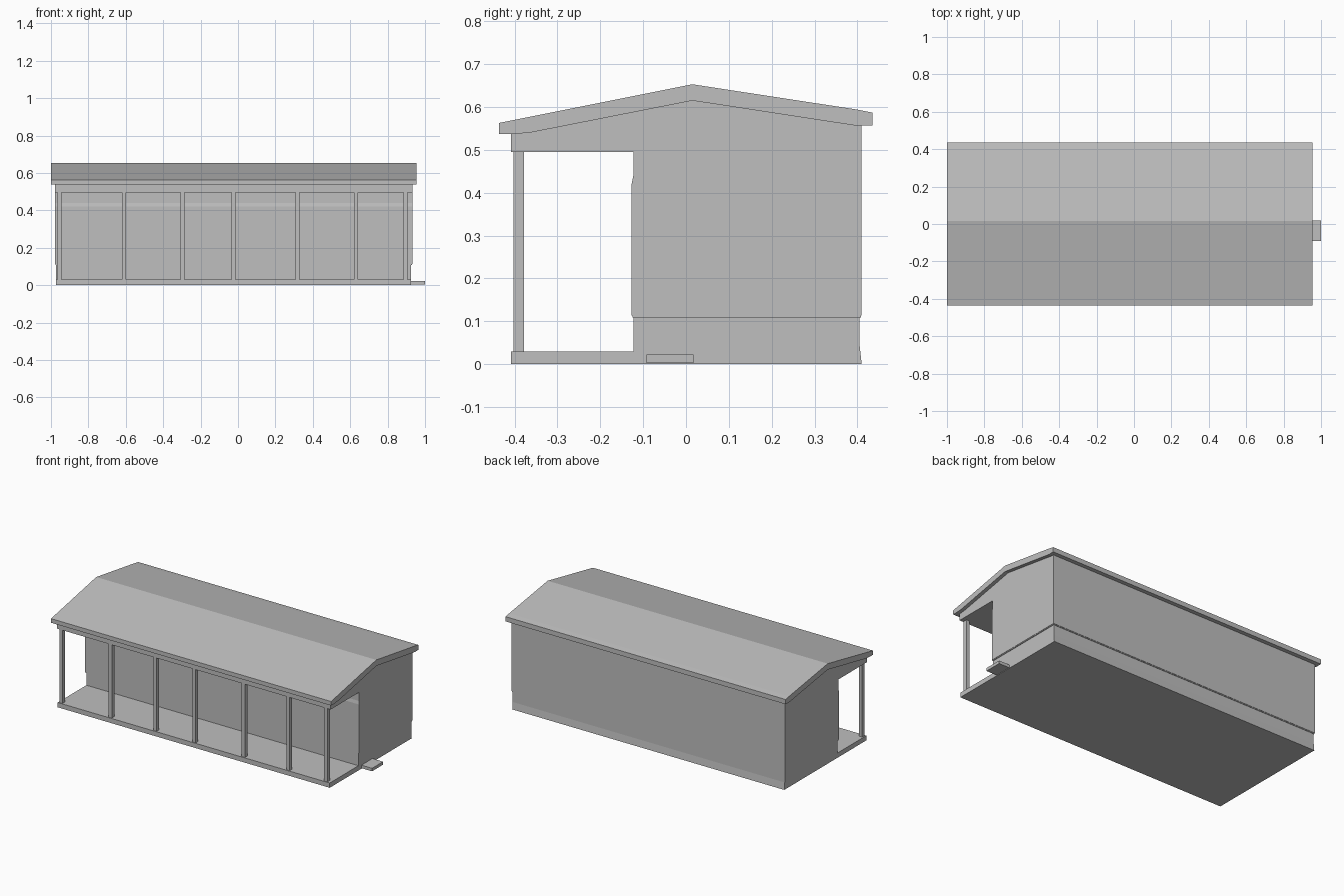
import bpy
import bmesh

if "Cube" in bpy.data.objects:
    bpy.data.objects.remove(bpy.data.objects["Cube"])

grey = bpy.data.materials.new("plain grey")
grey.diffuse_color = (0.52, 0.52, 0.52, 1)
grey.use_nodes = True
grey.node_tree.nodes["Principled BSDF"].inputs["Base Color"].default_value = grey.diffuse_color


def extrude_profile(name, profile, x0, x1):
    """Extrude a closed (y, z) profile along x."""
    bm = bmesh.new()
    face = bm.faces.new([bm.verts.new((x0, y, z)) for y, z in profile])
    result = bmesh.ops.extrude_face_region(bm, geom=[face])
    moved = [v for v in result["geom"] if isinstance(v, bmesh.types.BMVert)]
    bmesh.ops.translate(bm, verts=moved, vec=(x1 - x0, 0, 0))
    bmesh.ops.recalc_face_normals(bm, faces=bm.faces)
    mesh = bpy.data.meshes.new(name)
    bm.to_mesh(mesh)
    bm.free()
    mesh.materials.append(grey)
    obj = bpy.data.objects.new(name, mesh)
    bpy.context.collection.objects.link(obj)
    return obj


def box(name, x0, x1, y0, y1, z0, z1):
    return extrude_profile(name, [(y0, z0), (y1, z0), (y1, z1), (y0, z1)], x0, x1)


# Roof: asymmetric gable shell with a slight kink at the back eave
extrude_profile("roof", [
    (-0.436, 0.563), (0.015, 0.653), (0.40, 0.594), (0.435, 0.587),
    (0.435, 0.557), (0.40, 0.556), (0.015, 0.615), (-0.36, 0.541),
    (-0.40, 0.537), (-0.436, 0.537)], -1.0, 0.955)

# Upper walls with gables, porch ceiling and front beam; tops sit inside the roof
extrude_profile("upper_walls", [
    (-0.408, 0.495), (-0.123, 0.495), (-0.123, 0.44), (-0.127, 0.42),
    (-0.127, 0.114), (0.410, 0.114), (0.410, 0.567), (0.015, 0.63),
    (-0.36, 0.555), (-0.408, 0.546)], -0.978, 0.932)

# Lower walls and porch floor in one stepped slab, flared at the back foot
extrude_profile("base_and_porch_floor", [
    (-0.408, 0.0), (0.410, 0.0), (0.405, 0.045), (0.405, 0.114),
    (-0.122, 0.114), (-0.122, 0.03), (-0.408, 0.03)], -0.973, 0.926)

# Thin strip under the wall overhang
box("wall_ledge", -0.976, 0.930, -0.125, 0.408, 0.109, 0.116)

# Porch posts
for i, x in enumerate((-0.954, -0.61, -0.297, -0.024, 0.319, 0.631, 0.895)):
    box(f"porch_post_{i + 1}", x - 0.011, x + 0.011, -0.403, -0.378, 0.028, 0.497)

# Door step at the right end
box("door_step", 0.92, 1.0, -0.092, 0.018, 0.003, 0.022)
